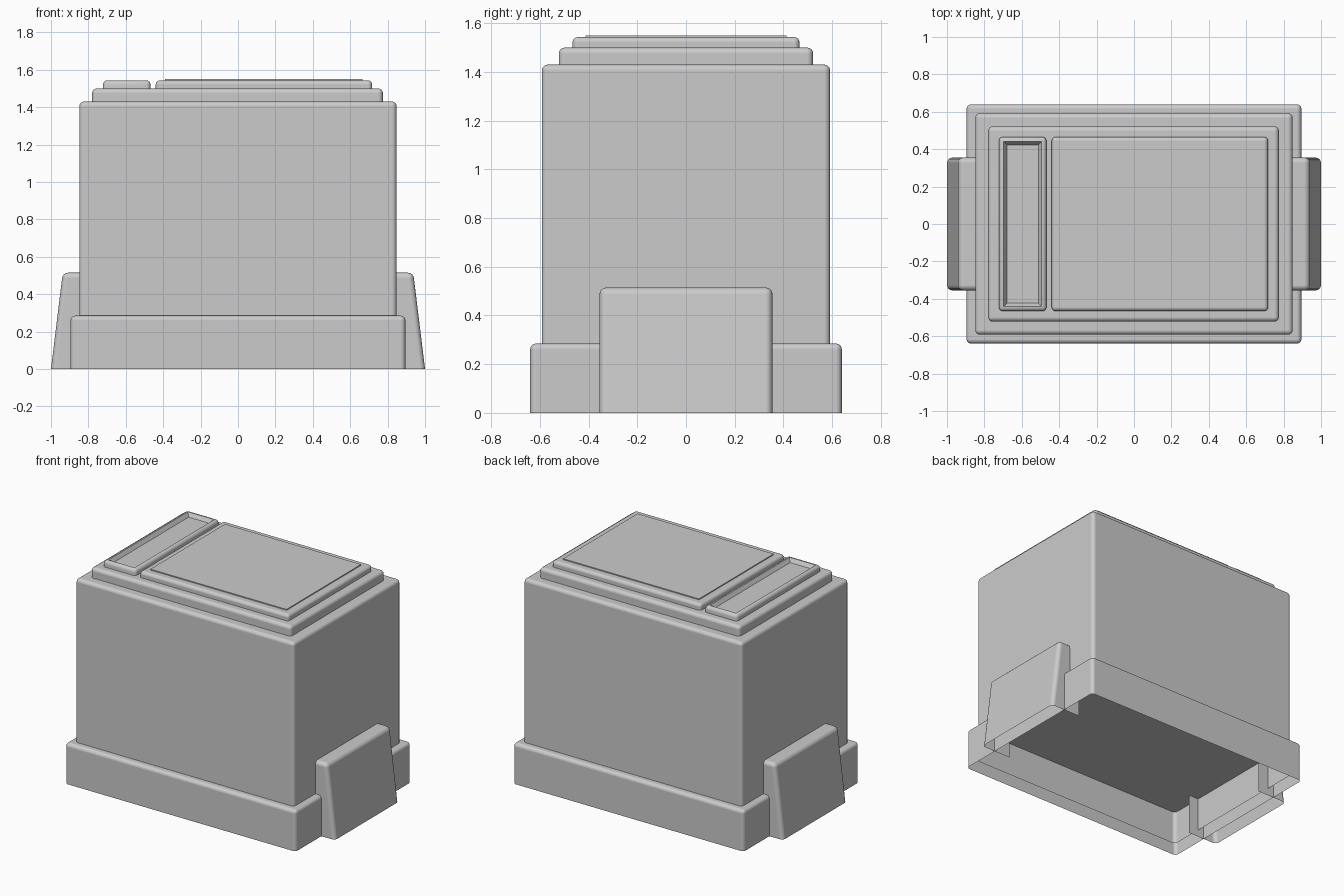
import bpy, bmesh

if "Cube" in bpy.data.objects:
    bpy.data.objects.remove(bpy.data.objects["Cube"])


def finish(name, bm, bevel):
    mesh = bpy.data.meshes.new(name)
    bmesh.ops.recalc_face_normals(bm, faces=bm.faces)
    bm.to_mesh(mesh)
    bm.free()
    obj = bpy.data.objects.new(name, mesh)
    bpy.context.collection.objects.link(obj)
    mesh.shade_smooth()
    if bevel:
        mod = obj.modifiers.new("Rounded edges", "BEVEL")
        mod.width = bevel
        mod.segments = 4
        mod.limit_method = 'ANGLE'
        mod.harden_normals = True
    else:
        mesh.shade_flat()
    return obj


def shell(name, x0, x1, hy, z0, z1, bevel, recess=None):
    """Rounded box without a bottom; recess = (rim, slope, depth) sinks the top."""
    bm = bmesh.new()
    bmesh.ops.create_cube(bm, size=1)
    for v in bm.verts:
        v.co = (x0 if v.co.x < 0 else x1,
                -hy if v.co.y < 0 else hy,
                z0 if v.co.z < 0 else z1)
    bm.normal_update()
    bottom = [f for f in bm.faces if f.normal.z < -0.9]
    bmesh.ops.delete(bm, geom=bottom, context='FACES_ONLY')
    if recess:
        # round the outer edges first, then sink the flat top
        edges = [e for e in bm.edges if not e.is_boundary]
        bmesh.ops.bevel(bm, geom=edges, offset=bevel, segments=4,
                        profile=0.5, affect='EDGES')
        bm.normal_update()
        top = max(bm.faces, key=lambda f: f.calc_center_median().z)
        rim, slope, depth = recess
        bmesh.ops.inset_region(bm, faces=[top], thickness=rim)
        bmesh.ops.inset_region(bm, faces=[top], thickness=slope, depth=-depth)
        obj = finish(name, bm, 0)
        bpy.context.view_layer.objects.active = obj
        obj.select_set(True)
        bpy.ops.object.shade_smooth_by_angle(angle=0.52)
        obj.select_set(False)
        return obj
    return finish(name, bm, bevel)


# Base skirt, body and stepped lid
shell("base_skirt", -0.895, 0.895, 0.64, 0, 0.285, 0.025)
shell("body", -0.848, 0.848, 0.592, 0.05, 1.43, 0.025)
shell("lid_step", -0.78, 0.775, 0.522, 1.425, 1.5, 0.025)

# Top plates: large plate with thin panel, narrow recessed tray
shell("top_plate", -0.44, 0.717, 0.466, 1.495, 1.543, 0.022)
shell("top_panel", -0.39, 0.665, 0.413, 1.54, 1.55, 0)
shell("recessed_tray", -0.722, -0.468, 0.466, 1.495, 1.543, 0.022,
      recess=(0.005, 0.024, 0.026))

# Sloped side brackets, open underneath and on the inside
for side, name in ((-1, "left_bracket"), (1, "right_bracket")):
    bm = bmesh.new()
    profile = [(0.77, 0), (1.0, 0), (0.937, 0.515), (0.77, 0.515)]
    front, back = ([bm.verts.new((side * x, y, z)) for x, z in profile]
                   for y in (-0.355, 0.355))
    bm.faces.new(front)
    bm.faces.new(back[::-1])
    for i in (1, 2):
        bm.faces.new((front[i], front[i + 1], back[i + 1], back[i]))
    obj = finish(name, bm, 0.028)
    # make sure the outer wall faces outward
    if obj.data.polygons[2].normal.x * side < 0:
        obj.data.flip_normals()
